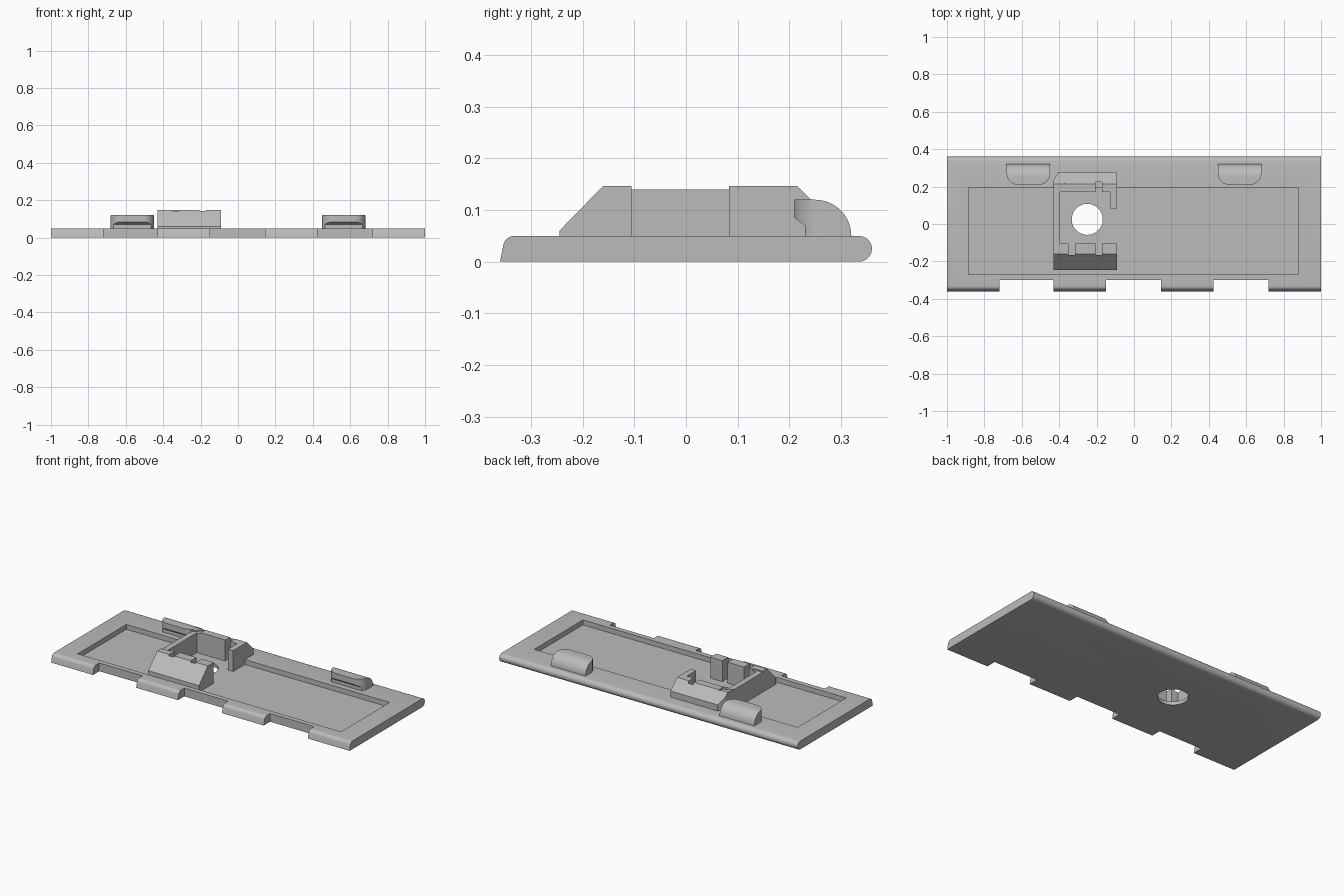
import bpy, bmesh, math

cube = bpy.data.objects.get("Cube")
if cube:
    bpy.data.objects.remove(cube, do_unlink=True)

grey = bpy.data.materials.new("plain_grey")
GREY = (0.5, 0.5, 0.5, 1)
grey.use_nodes = True
grey.diffuse_color = GREY
grey.node_tree.nodes["Principled BSDF"].inputs["Base Color"].default_value = GREY


def prism(name, outline, lo, hi, axis="z"):
    """Extrude an outline: (x, y) along z, or (y, z) along x."""
    place = (lambda p, h: (p[0], p[1], h)) if axis == "z" else (lambda p, h: (h, p[0], p[1]))
    bm = bmesh.new()
    face = bm.faces.new([bm.verts.new(place(p, lo)) for p in outline])
    out = bmesh.ops.extrude_face_region(bm, geom=[face])
    shift = place((0, 0), hi - lo)
    bmesh.ops.translate(bm, vec=shift, verts=[v for v in out["geom"] if isinstance(v, bmesh.types.BMVert)])
    bmesh.ops.recalc_face_normals(bm, faces=bm.faces)
    mesh = bpy.data.meshes.new(name)
    bm.to_mesh(mesh)
    bm.free()
    mesh.materials.append(grey)
    obj = bpy.data.objects.new(name, mesh)
    bpy.context.collection.objects.link(obj)
    return obj


def rect(x0, x1, y0, y1):
    return [(x0, y0), (x1, y0), (x1, y1), (x0, y1)]


def arc(cx, cy, r, start, end, n=10):
    angles = [math.radians(start + (end - start) * i / n) for i in range(n + 1)]
    return [(cx + r * math.cos(a), cy + r * math.sin(a)) for a in angles]


def select(obj):
    bpy.ops.object.select_all(action="DESELECT")
    obj.select_set(True)
    bpy.context.view_layer.objects.active = obj


def carve(obj, cutter, operation="DIFFERENCE"):
    mod = obj.modifiers.new("carve", "BOOLEAN")
    mod.operation, mod.object, mod.solver = operation, cutter, "EXACT"
    select(obj)
    bpy.ops.object.modifier_apply(modifier=mod.name)
    bpy.data.objects.remove(cutter, do_unlink=True)


def smooth(obj):
    select(obj)
    bpy.ops.object.shade_smooth_by_angle(angle=math.radians(30))


# Cover plate with rounded long edges
FLOOR, TOP = 0.02, 0.05
profile = [(-0.36, 0)] + arc(0.335, 0.025, 0.025, -90, 90) + arc(-0.332, 0.028, 0.022, 90, 165, 6)
plate = prism("cover_plate", profile, -1, 1, "x")

# Shallow tray, front notches and round hole
carve(plate, prism("tray_cutter", rect(-0.885, 0.88, -0.27, 0.195), FLOOR, 0.1))
for x0, x1 in [(-0.72, -0.43), (-0.15, 0.145), (0.425, 0.72)]:
    carve(plate, prism("notch_cutter", rect(x0, x1, -0.5, -0.3), -0.1, 0.1))
carve(plate, prism("hole_cutter", arc(-0.25, 0.025, 0.083, 0, 352.5, 47), -0.1, 0.1))
smooth(plate)

# Socket bracket: sloped ends, hollow middle, open right side
side = [(-0.245, 0.01), (-0.245, 0.06), (-0.16, 0.147), (0.215, 0.147), (0.275, 0.087), (0.275, 0.01)]
bracket = prism("socket_bracket", side, -0.43, -0.09, "x")
hollow = [(-0.395, -0.105), (-0.35, -0.105), (-0.35, -0.165), (-0.315, -0.165), (-0.315, -0.105),
          (-0.205, -0.105), (-0.205, -0.165), (-0.17, -0.165), (-0.17, -0.105), (-0.05, -0.105),
          (-0.05, 0.083), (-0.125, 0.083), (-0.125, 0.17), (-0.17, 0.17), (-0.17, 0.225),
          (-0.205, 0.225), (-0.205, 0.17), (-0.395, 0.17)]
carve(bracket, prism("hollow_cutter", hollow, -0.1, 0.3))

# Slightly lower left wall and clipped back corner
low_wall = [(-0.45, -0.12), (-0.37, -0.12), (-0.37, 0.22), (-0.45, 0.14)]
carve(bracket, prism("low_wall_cutter", low_wall, 0.14, 0.3))
corner = [(-0.4425, 0.215), (-0.3925, 0.295), (-0.46, 0.295)]
carve(bracket, prism("corner_cutter", corner, -0.1, 0.3))

# Two snap clips: rounded back, undercut lip, rounded front corners
clip_side = [(0.23, 0.04), (0.23, 0.07), (0.21, 0.085)] + [(0.21, 0.12)]
clip_side += arc(0.25, 0.05, 0.07, 90, 0) + [(0.32, 0.04)]
for name, x in [("right_clip", -0.565), ("left_clip", 0.565)]:
    clip = prism(name, clip_side, x - 0.116, x + 0.116, "x")
    plan = arc(x - 0.056, 0.27, 0.06, 180, 270) + arc(x + 0.056, 0.27, 0.06, 270, 360)
    plan += [(x + 0.116, 0.4), (x - 0.116, 0.4)]
    carve(clip, prism("clip_trim", plan, 0, 0.3), "INTERSECT")
    smooth(clip)
